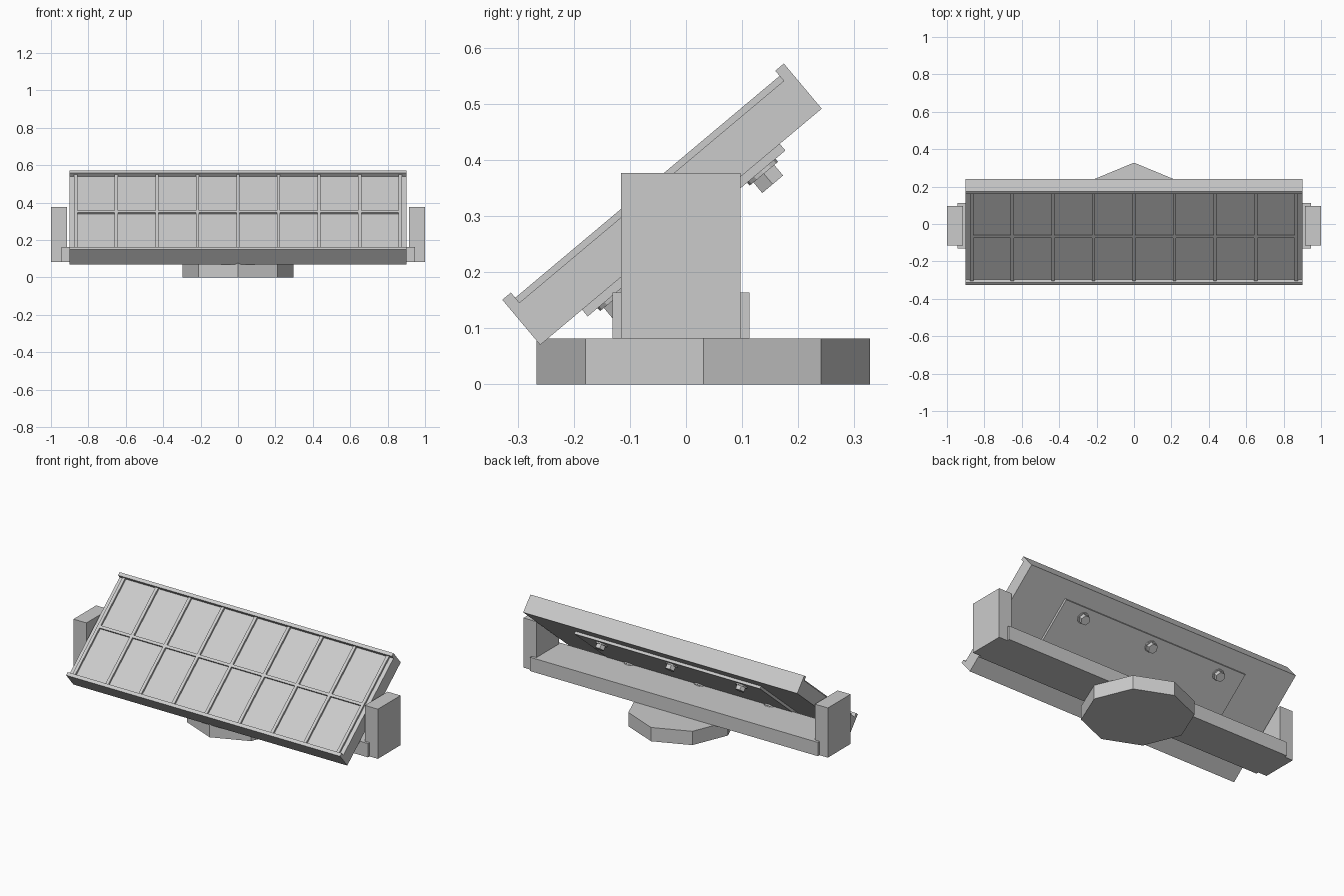
import bpy, bmesh, math
from mathutils import Matrix, Vector

cube = bpy.data.objects.get("Cube")
if cube:
    bpy.data.objects.remove(cube, do_unlink=True)

grey = bpy.data.materials.new("plain grey")
grey.use_nodes = True
colour = (0.6, 0.6, 0.6, 1)
grey.diffuse_color = colour
grey.node_tree.nodes["Principled BSDF"].inputs["Base Color"].default_value = colour


def finish(name, bm, matrix):
    mesh = bpy.data.meshes.new(name)
    bm.to_mesh(mesh)
    bm.free()
    mesh.materials.append(grey)
    obj = bpy.data.objects.new(name, mesh)
    bpy.context.collection.objects.link(obj)
    obj.matrix_world = matrix
    return obj


def box(name, lo, hi, matrix=Matrix()):
    lo, hi = Vector(lo), Vector(hi)
    bm = bmesh.new()
    bmesh.ops.create_cube(bm, size=1)
    bmesh.ops.scale(bm, vec=hi - lo, verts=bm.verts)
    bmesh.ops.translate(bm, vec=(lo + hi) / 2, verts=bm.verts)
    return finish(name, bm, matrix)


def prism(name, sides, radius, x, y, z0, z1, matrix=Matrix()):
    bm = bmesh.new()
    bmesh.ops.create_cone(bm, cap_ends=True, segments=sides, radius1=radius,
                          radius2=radius, depth=z1 - z0)
    # put a corner on the x axis whatever the primitive's start angle
    v = bm.verts[:][0].co
    bmesh.ops.rotate(bm, verts=bm.verts, cent=(0, 0, 0),
                     matrix=Matrix.Rotation(-math.atan2(v.y, v.x), 3, 'Z'))
    bmesh.ops.translate(bm, vec=(x, y, (z0 + z1) / 2), verts=bm.verts)
    return finish(name, bm, matrix)


# Foot, cross beam and side posts
prism("octagonal_base", 8, 0.297, 0, 0.031, 0, 0.082)
box("cross_beam", (-0.945, -0.131, 0.082), (0.945, 0.113, 0.164))
box("left_post", (0.915, -0.116, 0.082), (1, 0.097, 0.377))
box("right_post", (-1, -0.116, 0.082), (-0.915, 0.097, 0.377))

# Tilted frame: y runs up the slope, z out of the panel face
tilt = Matrix.Translation((0, -0.009, 0.281)) @ Matrix.Rotation(math.radians(40), 4, 'X')
half_w, half_l, face, rib_top, lip_top = 0.9, 0.3275, 0.0815, 0.093, 0.105
lip = 0.02
inner = half_l - lip

# Panel slab and raised end lips
box("panel_slab", (-half_w, -half_l, 0), (half_w, half_l, face), tilt)
box("lower_lip", (-half_w, -half_l, face), (half_w, -inner, lip_top), tilt)
box("upper_lip", (-half_w, inner, face), (half_w, half_l, lip_top), tilt)

# Grid of ribs dividing the cells
for i in range(9):
    x = (i - 4) * 0.2167
    box(f"cell_rib_{i + 1}", (x - 0.009, -inner, face), (x + 0.009, inner, rib_top), tilt)
box("middle_rib", (-0.867, -0.008, face), (0.867, 0.008, rib_top), tilt)

# Backing plate with two rows of bolts
box("backing_plate", (-0.61, -0.23, -0.0155), (0.61, 0.23, 0), tilt)
for row, y in (("upper", 0.174), ("lower", -0.174)):
    for i in range(3):
        x = (i - 1) * 0.46
        prism(f"{row}_washer_{i + 1}", 12, 0.033, x, y, -0.0225, -0.0155, tilt)
        prism(f"{row}_bolt_{i + 1}", 6, 0.028, x, y, -0.047, -0.0225, tilt)
